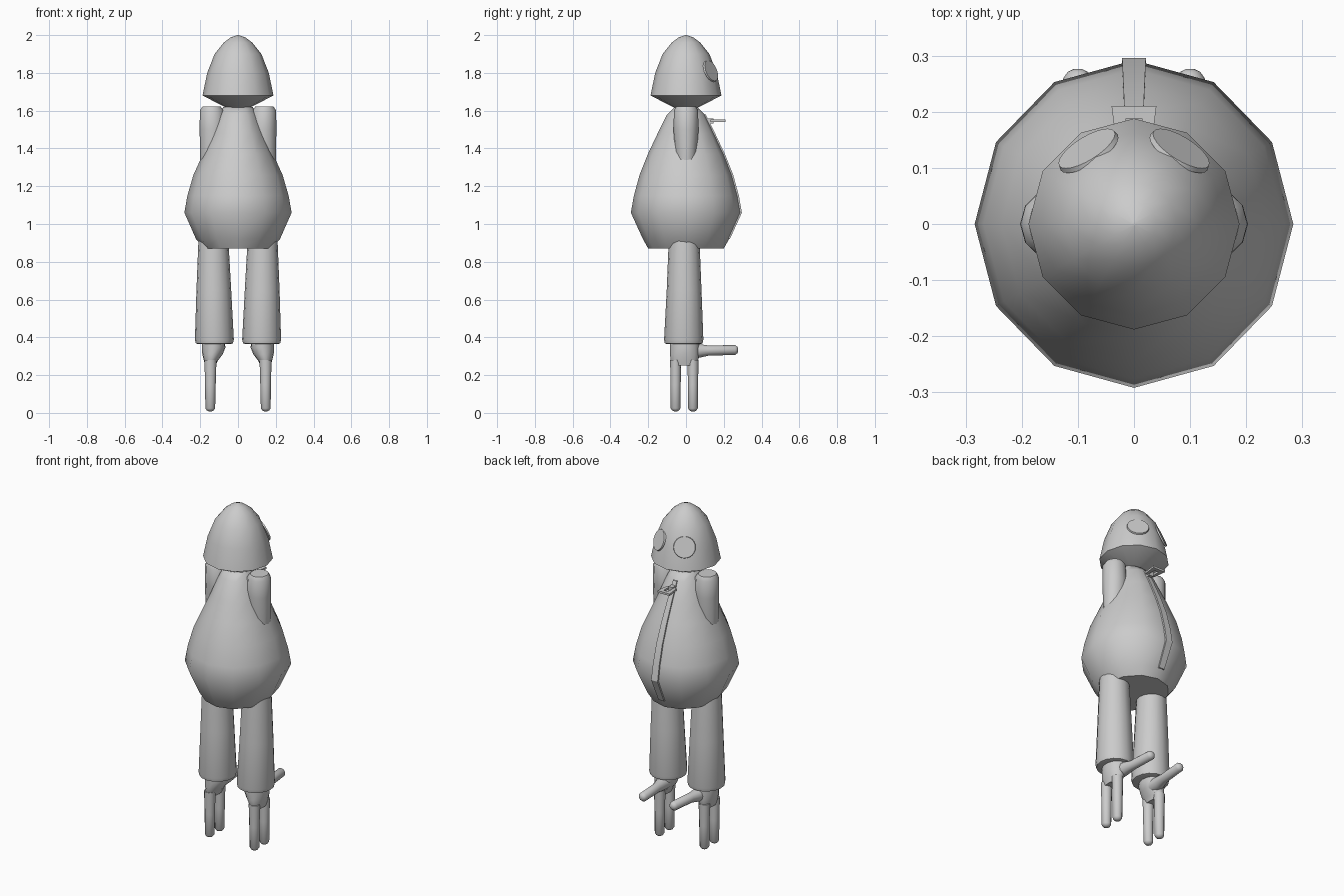
import bpy, bmesh, math
from mathutils import Vector

cube = bpy.data.objects.get("Cube")
if cube:
    bpy.data.objects.remove(cube, do_unlink=True)

grey = bpy.data.materials.new("plain_grey")
grey.use_nodes = True
GREY = (0.6, 0.6, 0.6, 1)
grey.diffuse_color = GREY
grey.node_tree.nodes["Principled BSDF"].inputs["Base Color"].default_value = GREY


def finish(name, bm, angle=40):
    bmesh.ops.recalc_face_normals(bm, faces=bm.faces)
    mesh = bpy.data.meshes.new(name)
    bm.to_mesh(mesh)
    bm.free()
    mesh.materials.append(grey)
    obj = bpy.data.objects.new(name, mesh)
    bpy.context.collection.objects.link(obj)
    bpy.ops.object.select_all(action='DESELECT')
    obj.select_set(True)
    bpy.context.view_layer.objects.active = obj
    bpy.ops.object.shade_smooth_by_angle(angle=math.radians(angle))
    return obj


def loft(name, rings, sides=12, side=1, along_y=False, angle=40):
    """Join elliptical rings (x, y, z, radius_a, radius_b) and cap both ends."""
    bm = bmesh.new()
    loops = []
    for x, y, z, ra, rb in rings:
        loop = []
        for i in range(sides):
            t = math.tau * i / sides
            a, b = ra * math.cos(t), rb * math.sin(t)
            off = Vector((a, 0, b)) if along_y else Vector((a, b, 0))
            loop.append(bm.verts.new(Vector((x * side, y, z)) + off))
        loops.append(loop)
    for low, high in zip(loops, loops[1:]):
        for i in range(sides):
            j = (i + 1) % sides
            bm.faces.new((low[i], low[j], high[j], high[i]))
    bm.faces.new(loops[0])
    bm.faces.new(loops[-1])
    return finish(name, bm, angle)


def plate(name, outline, z, thick):
    """Extrude a flat outline upwards."""
    bm = bmesh.new()
    face = bm.faces.new([bm.verts.new((x, y, z)) for x, y in outline])
    out = bmesh.ops.extrude_face_region(bm, geom=[face])
    bmesh.ops.translate(bm, vec=(0, 0, thick),
                        verts=[v for v in out["geom"] if isinstance(v, bmesh.types.BMVert)])
    return finish(name, bm, 20)


# Pear-shaped body: height, half width, half depth
body = [(0.87, 0.18, 0.2), (0.92, 0.222, 0.228), (1.06, 0.284, 0.292), (1.15, 0.268, 0.276),
        (1.26, 0.236, 0.246), (1.37, 0.186, 0.202), (1.48, 0.138, 0.15),
        (1.58, 0.098, 0.1), (1.62, 0.078, 0.06)]
loft("body", [(0, 0, z, a, b) for z, a, b in body], angle=50)

# Egg-shaped head with a cone underneath
head = [(1.61, 0.05), (1.68, 0.188), (1.8, 0.163), (1.9, 0.124),
        (1.96, 0.076), (1.987, 0.04), (2.0, 0.004)]
loft("head", [(0, 0, z, r, r) for z, r in head], angle=50)

# Fastener strip down the back of the body
bm = bmesh.new()
rows = []
for z, a, depth in body[1:-1]:
    half = 0.008 + depth * 0.045
    rows.append([bm.verts.new((x, y, z)) for x, y in
                 ((-half, depth - 0.02), (-half, depth + 0.004),
                  (half, depth + 0.004), (half, depth - 0.02))])
for low, high in zip(rows, rows[1:]):
    for i in range(4):
        j = (i + 1) % 4
        bm.faces.new((low[i], low[j], high[j], high[i]))
bm.faces.new(rows[0])
bm.faces.new(rows[-1])
finish("back_fastener", bm, 30)

# Fastener pull: a tapered frame on a short stem
plate("pull_stem", [(-0.014, 0.09), (0.014, 0.09), (0.014, 0.145), (-0.014, 0.145)], 1.532, 0.026)
for s in (-1, 1):
    plate("pull_side", [(s * 0.014, 0.13), (s * 0.03, 0.13), (s * 0.04, 0.21), (s * 0.014, 0.21)],
          1.54, 0.012)
for y0, y1 in ((0.13, 0.145), (0.188, 0.21)):
    plate("pull_bar", [(-0.014, y0), (0.014, y0), (0.014, y1), (-0.014, y1)], 1.54, 0.012)

for s, label in ((1, "left"), (-1, "right")):
    # Eye disc lying on the head
    bm = bmesh.new()
    bmesh.ops.create_cone(bm, cap_ends=True, segments=24, radius1=0.06, radius2=0.058, depth=0.009)
    normal = Vector((s * 0.5, 0.8, 0.36)).normalized()
    turn = normal.to_track_quat('Z', 'Y').to_matrix().to_4x4()
    bmesh.ops.transform(bm, matrix=turn, verts=bm.verts)
    bmesh.ops.translate(bm, vec=(s * 0.082, 0.131, 1.81), verts=bm.verts)
    finish(label + "_eye", bm, 30)

    # Arm tucked into the body
    loft(label + "_arm", [(0.13, 0, 1.27, 0.066, 0.046), (0.133, 0, 1.35, 0.068, 0.058),
                          (0.135, 0, 1.5, 0.068, 0.066), (0.138, 0, 1.6, 0.064, 0.064),
                          (0.14, 0, 1.622, 0.048, 0.052)], side=s)

    # Trouser leg with a rounded hem
    loft(label + "_leg", [(0.125, -0.012, 0.365, 0.088, 0.09), (0.125, -0.012, 0.368, 0.098, 0.1),
                          (0.125, -0.012, 0.388, 0.103, 0.104), (0.128, -0.01, 0.65, 0.092, 0.092),
                          (0.13, -0.01, 0.9, 0.08, 0.082), (0.13, -0.01, 0.98, 0.07, 0.075)],
         sides=16, side=s)

    # Foot: palm, two long toes pointing down and one pointing back
    loft(label + "_foot", [(0.146, -0.009, 0.25, 0.028, 0.06), (0.144, -0.009, 0.275, 0.036, 0.073),
                           (0.135, -0.008, 0.31, 0.054, 0.076), (0.129, -0.008, 0.345, 0.062, 0.078),
                           (0.129, -0.008, 0.38, 0.06, 0.078)], sides=16, side=s, angle=60)
    ends = [(0.0, 0.008), (0.005, 0.018), (0.016, 0.026)]
    for toe, y in (("front", -0.055), ("rear", 0.037)):
        tip = [(0.147, y, 0.008 + d, r, r) for d, r in ends]
        loft(f"{label}_{toe}_toe", tip + [(0.146, y, 0.15, 0.028, 0.027), (0.146, y, 0.28, 0.032, 0.029)],
             side=s, angle=60)
    tip = [(0.1, 0.276 - d, 0.333, r, r) for d, r in ends]
    loft(label + "_back_toe", tip + [(0.11, 0.12, 0.33, 0.027, 0.027), (0.118, 0.07, 0.328, 0.036, 0.036),
                                     (0.12, 0.02, 0.328, 0.04, 0.04)], side=s, along_y=True, angle=60)
